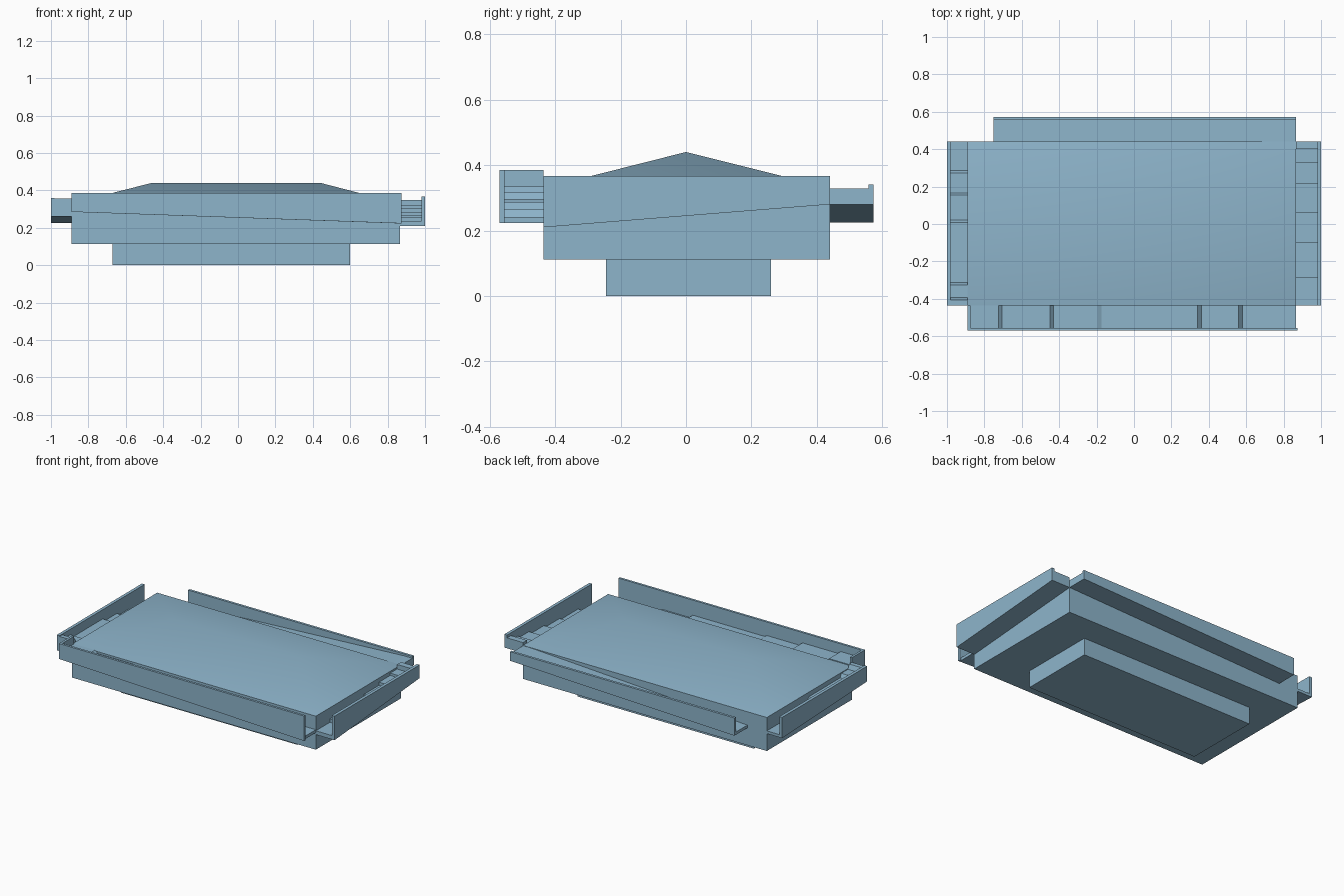
import bpy, bmesh

if "Cube" in bpy.data.objects:
    bpy.data.objects.remove(bpy.data.objects["Cube"])

mat = bpy.data.materials.new("pale blue")
mat.diffuse_color = (0.27, 0.46, 0.60, 1)
mat.use_nodes = True
mat.node_tree.nodes["Principled BSDF"].inputs["Base Color"].default_value = mat.diffuse_color


def mesh_object(name, verts, faces):
    bm = bmesh.new()
    vs = [bm.verts.new(v) for v in verts]
    for f in faces:
        bm.faces.new([vs[i] for i in f])
    bmesh.ops.recalc_face_normals(bm, faces=bm.faces[:])
    me = bpy.data.meshes.new(name)
    bm.to_mesh(me)
    bm.free()
    me.materials.append(mat)
    ob = bpy.data.objects.new(name, me)
    bpy.context.collection.objects.link(ob)
    return ob


def prism(name, axis, profile, a, b):
    """Profile of (run, z) points along 'axis', extruded sideways from a to b."""
    n = len(profile)
    verts = []
    for side in (a, b):
        for r, z in profile:
            verts.append((r, side, z) if axis == 'x' else (side, r, z))
    faces = [list(range(n)), list(range(n, 2 * n))]
    faces += [(i, (i + 1) % n, n + (i + 1) % n, n + i) for i in range(n)]
    return mesh_object(name, verts, faces)


def box(name, x0, x1, y0, y1, z0, z1):
    return prism(name, 'x', [(x0, z0), (x1, z0), (x1, z1), (x0, z1)], y0, y1)


def stair(name, axis, low, high, bottoms, risers, treads, a, b, lean=0.0):
    """Solid flight with a sloped underside, climbing from low to high."""
    d = 1 if high > low else -1
    pts = [(high, bottoms[1]), (low, bottoms[0]), (low, treads[0])]
    for r, z0, z1 in zip(risers, treads, treads[1:]):
        pts += [(r - d * lean / 2, z0), (r + d * lean / 2, z1)]
    pts.append((high, treads[-1]))
    return prism(name, axis, pts, a, b)


def parapet(name, axis, low, high, bottoms, top, a, b):
    """Thin wall, level top and sloped underside."""
    return prism(name, axis, [(low, bottoms[0]), (high, bottoms[1]), (high, top), (low, top)], a, b)


X0, X1, Y0, Y1 = -0.89, 0.865, -0.435, 0.44

# Plinth and main body
box("plinth", -0.67, 0.60, -0.245, 0.26, 0, 0.112)
box("main_body", X0, X1, Y0, Y1, 0.112, 0.33)

# Hipped roof rising from the body's top edge
roof = mesh_object("hip_roof",
                   [(X0, Y0, 0.33), (X1, Y0, 0.33), (X1, Y1, 0.33), (X0, Y1, 0.33),
                    (-0.46, 0, 0.44), (0.44, 0, 0.44)],
                   [(0, 1, 5, 4), (1, 2, 5), (2, 3, 4, 5), (3, 0, 4)])
for p in roof.data.polygons:
    p.use_smooth = True

# Front flight, climbing to the left
bot = (0.223, 0.285)
stair("front_steps", 'x', 0.865, X0, bot, [0.57, 0.35, -0.185, -0.44, -0.715],
      [0.242, 0.266, 0.287, 0.297, 0.318, 0.335], -0.555, Y0, 0.02)
parapet("front_parapet", 'x', 0.875, X0, bot, 0.385, -0.57, -0.555)
box("front_end_wall", X0, -0.875, -0.555, Y0, 0.30, 0.385)

# Right flight, climbing to the back
bot = (0.21, 0.28)
stair("right_steps", 'y', Y0, Y1, bot, [-0.29, -0.10, 0.06, 0.215, 0.33, 0.40],
      [0.235, 0.257, 0.268, 0.283, 0.303, 0.318, 0.348], X1, 0.98)
parapet("right_parapet", 'y', Y0, Y1, bot, 0.366, 0.98, 1.0)

# Back ramp, climbing to the right with a level landing
bot = (0.225, 0.28)
prism("back_ramp", 'x', [(-0.75, bot[0]), (X1, bot[1]), (X1, 0.328), (0.805, 0.328), (-0.75, 0.243)],
      Y1, 0.557)
parapet("back_parapet", 'x', -0.75, X1, bot, 0.34, 0.557, 0.573)

# Left flight, climbing to the front
bot = (0.225, 0.26)
stair("left_steps", 'y', Y1, Y0, bot, [0.28, 0.16, 0.015, -0.32, -0.40],
      [0.243, 0.262, 0.28, 0.30, 0.325, 0.355], -0.98, X0, 0.012)
parapet("left_parapet", 'y', Y1, Y0, bot, 0.36, -1.0, -0.98)
